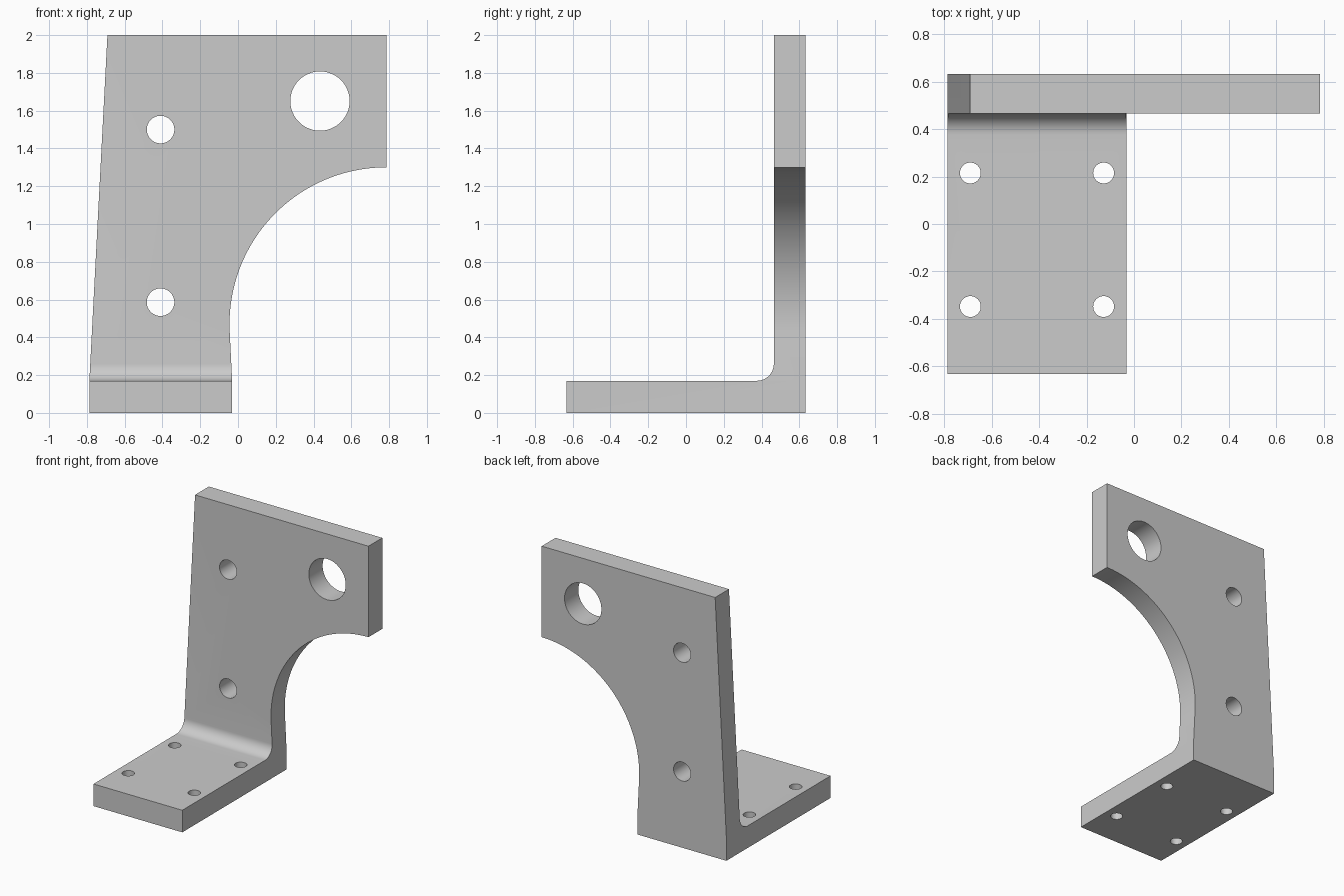
import bpy, bmesh, math
from mathutils import Vector

cube = bpy.data.objects.get("Cube")
if cube:
    bpy.data.objects.remove(cube, do_unlink=True)

grey = bpy.data.materials.new("plain_grey")
grey.use_nodes = True
colour = (0.6, 0.6, 0.6, 1)
grey.diffuse_color = colour
grey.node_tree.nodes["Principled BSDF"].inputs["Base Color"].default_value = colour


def arc(cx, cy, r, start, end, steps):
    """Points along an arc, angles in degrees."""
    angles = [math.radians(start + (end - start) * i / steps) for i in range(steps + 1)]
    return [(cx + r * math.cos(a), cy + r * math.sin(a)) for a in angles]


def prism(name, points, place, sweep):
    """Extrude a flat outline, placed in space by a function, along a vector."""
    bm = bmesh.new()
    face = bm.faces.new([bm.verts.new(place(u, v)) for u, v in points])
    out = bmesh.ops.extrude_face_region(bm, geom=[face])
    moved = [g for g in out["geom"] if isinstance(g, bmesh.types.BMVert)]
    bmesh.ops.translate(bm, verts=moved, vec=Vector(sweep))
    bmesh.ops.recalc_face_normals(bm, faces=bm.faces[:])
    mesh = bpy.data.meshes.new(name)
    bm.to_mesh(mesh)
    bm.free()
    mesh.materials.append(grey)
    obj = bpy.data.objects.new(name, mesh)
    bpy.context.collection.objects.link(obj)
    return obj


def cut(target, tool, operation="DIFFERENCE"):
    tool.hide_render = True
    mod = target.modifiers.new("cut", "BOOLEAN")
    mod.operation, mod.object, mod.solver = operation, tool, "EXACT"
    bpy.context.view_layer.objects.active = target
    bpy.ops.object.modifier_apply(modifier=mod.name)
    bpy.data.objects.remove(tool, do_unlink=True)


def front_plane(x, z):
    return (x, -1, z)


def floor_plane(x, y):
    return (x, y, -0.1)


# L-shaped section with a filleted inner corner, swept across the width
section = [(-0.633, 0), (0.633, 0), (0.633, 2), (0.465, 2)]
section += arc(0.375, 0.26, 0.09, 0, -90, 12) + [(-0.633, 0.17)]
bracket = prism("angle_bracket", section, lambda y, z: (-1, y, z), (2, 0, 0))

# Front outline: tapered left edge and large quarter-round cutaway
outline = [(-0.787, -0.1), (-0.787, 0.17), (-0.686, 2.1), (0.785, 2.1)]
outline += arc(0.785, 0.47, 0.83, 90, 183, 48) + [(-0.031, 0.17), (-0.031, -0.1)]
cut(bracket, prism("outline_cutter", outline, front_plane, (0, 2, 0)), "INTERSECT")

# Holes through the upright plate
for x, z, r in [(-0.41, 1.5, 0.073), (-0.41, 0.586, 0.073), (0.434, 1.651, 0.157)]:
    ring = arc(x, z, r, 0, 360, 48)[:-1]
    cut(bracket, prism("plate_hole_cutter", ring, front_plane, (0, 2, 0)))

# Mounting holes through the foot
for x in (-0.69, -0.128):
    for y in (-0.348, 0.215):
        ring = arc(x, y, 0.044, 0, 360, 40)[:-1]
        cut(bracket, prism("foot_hole_cutter", ring, floor_plane, (0, 0, 0.5)))

# Smooth the curved walls, keep the corners sharp
bpy.ops.object.select_all(action="DESELECT")
bracket.select_set(True)
bpy.context.view_layer.objects.active = bracket
bpy.ops.object.shade_smooth_by_angle(angle=math.radians(30))
